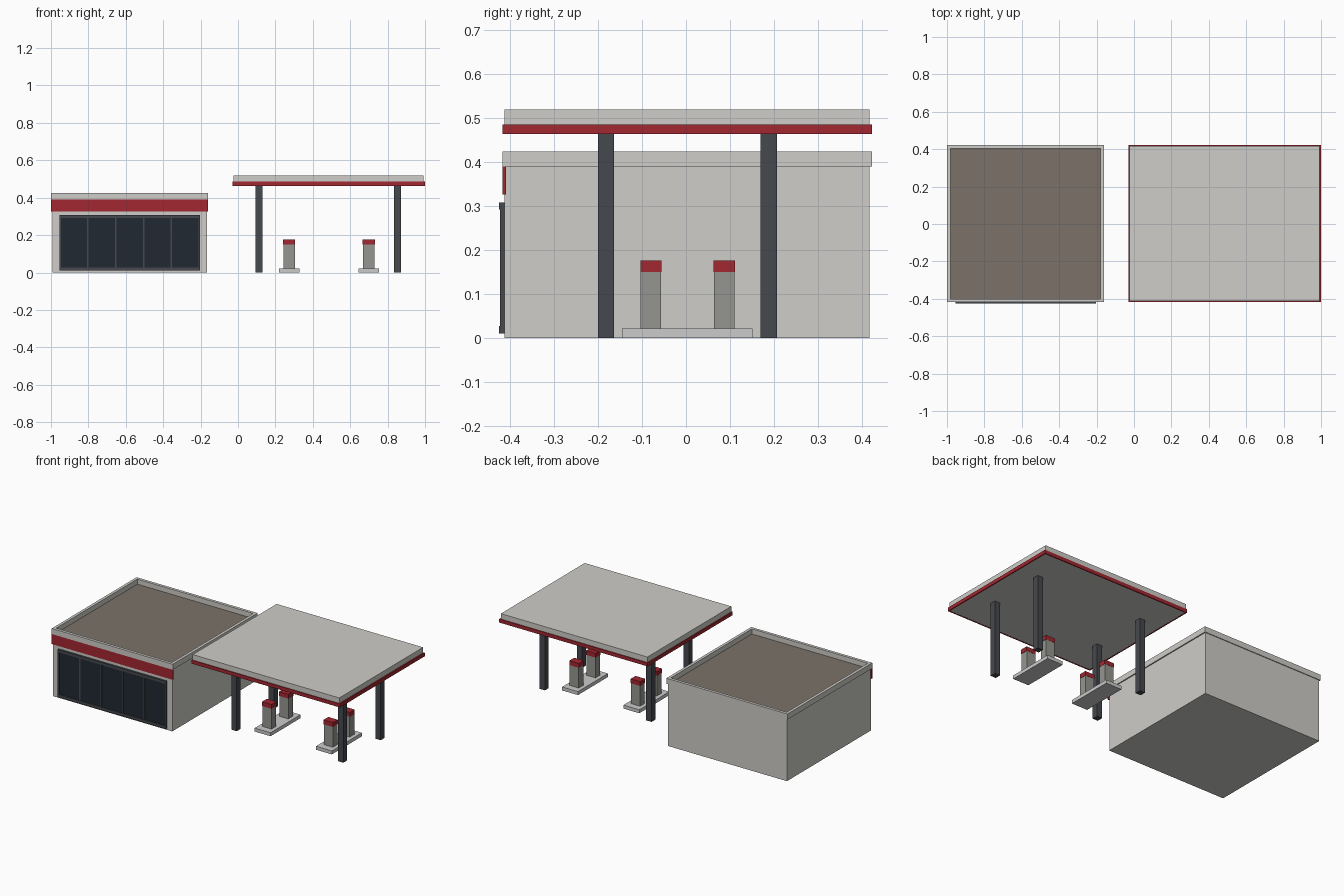
import bpy

if "Cube" in bpy.data.objects:
    bpy.data.objects.remove(bpy.data.objects["Cube"])


def material(name, rgb):
    m = bpy.data.materials.new(name)
    m.diffuse_color = (*rgb, 1)
    m.use_nodes = True
    m.node_tree.nodes["Principled BSDF"].inputs["Base Color"].default_value = m.diffuse_color
    return m


RED = material("red_trim", (0.36, 0.02, 0.03))
DARK = material("dark_metal", (0.06, 0.065, 0.075))
GLASS = material("dark_glass", (0.015, 0.022, 0.032))
LIGHT = material("pale_wall", (0.62, 0.61, 0.58))
PUMP = material("pump_grey", (0.3, 0.3, 0.28))
ROOF = material("roof_brown", (0.2, 0.17, 0.14))


def mesh_object(name, verts, faces, mat):
    me = bpy.data.meshes.new(name)
    me.from_pydata(verts, [], faces)
    ob = bpy.data.objects.new(name, me)
    bpy.context.collection.objects.link(ob)
    if mat:
        me.materials.append(mat)
    return ob


def box(name, x, y, z, mat=None):
    """Box from (min, max) ranges."""
    verts = [(a, b, c) for c in z for b in y for a in x]
    faces = [(0, 2, 3, 1), (4, 5, 7, 6), (0, 1, 5, 4),
             (1, 3, 7, 5), (3, 2, 6, 7), (2, 0, 4, 6)]
    return mesh_object(name, verts, faces, mat)


def ring(name, x, y, z, t, mat=None):
    """Rectangular frame of wall thickness t, lying flat."""
    def loop(i, h):
        return [(x[0] + i, y[0] + i, h), (x[1] - i, y[0] + i, h),
                (x[1] - i, y[1] - i, h), (x[0] + i, y[1] - i, h)]
    verts = loop(0, z[0]) + loop(0, z[1]) + loop(t, z[1]) + loop(t, z[0])
    faces = []
    for s in range(4):
        n = (s + 1) % 4
        for k in range(4):
            m = (k + 1) % 4
            faces.append((s * 4 + k, s * 4 + m, n * 4 + m, n * 4 + k))
    return mesh_object(name, verts, faces, mat)


# Shop building with sunken flat roof behind a parapet
box("shop_walls", (-0.993, -0.167), (-0.413, 0.418), (0, 0.39), LIGHT)
box("shop_roof", (-0.985, -0.175), (-0.403, 0.408), (0.385, 0.393), ROOF)
ring("shop_parapet", (-1.0, -0.16), (-0.418, 0.423), (0.39, 0.425), 0.018, LIGHT)
box("shop_fascia", (-1.0, -0.16), (-0.418, -0.41), (0.327, 0.39), RED)

# Shop front glazing
box("shop_window", (-0.95, -0.205), (-0.419, -0.41), (0.012, 0.306), GLASS)
box("window_head", (-0.955, -0.203), (-0.425, -0.41), (0.292, 0.308), DARK)
box("window_sill", (-0.955, -0.203), (-0.425, -0.41), (0.01, 0.027), DARK)
for i in range(6):
    cx = -0.951 + i * 0.1487
    box("window_mullion", (cx - 0.004, cx + 0.004), (-0.423, -0.41), (0.02, 0.3), DARK)

# Forecourt canopy
box("canopy_slab", (-0.025, 0.992), (-0.413, 0.418), (0.465, 0.52), LIGHT)
ring("canopy_band", (-0.03, 1.0), (-0.418, 0.423), (0.464, 0.486), 0.008, RED)
for cx in (0.113, 0.853):
    for cy in (-0.182, 0.188):
        box("canopy_column", (cx - 0.0185, cx + 0.0185),
            (cy - 0.0185, cy + 0.0185), (0, 0.467), DARK)

# Pump islands with two pumps each
for cx in (0.273, 0.699):
    box("pump_island", (cx - 0.055, cx + 0.055), (-0.146, 0.151), (0, 0.022))
    for cy in (-0.08, 0.087):
        box("pump_body", (cx - 0.031, cx + 0.031), (cy - 0.023, cy + 0.023),
            (0.022, 0.15), PUMP)
        box("pump_cap", (cx - 0.033, cx + 0.033), (cy - 0.024, cy + 0.024),
            (0.15, 0.177), RED)
